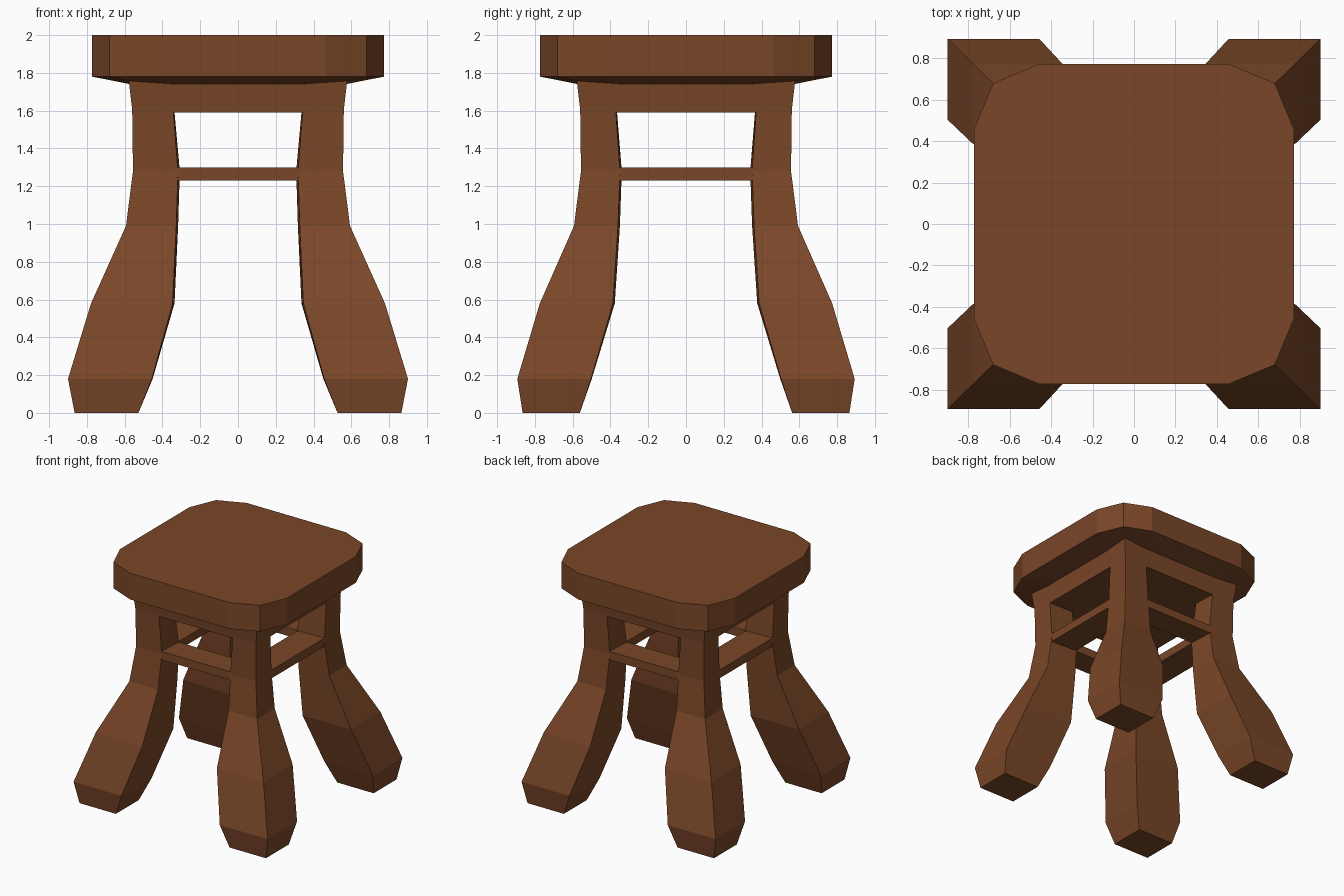
import bpy
import bmesh

default = bpy.data.objects.get("Cube")
if default:
    bpy.data.objects.remove(default, do_unlink=True)

wood = bpy.data.materials.new("brown_wood")
wood.use_nodes = True
color = (0.195, 0.063, 0.021, 1)
wood.diffuse_color = color
wood.node_tree.nodes["Principled BSDF"].inputs["Base Color"].default_value = color


def loft(name, rings):
    """Skin a stack of equal-length point rings and cap both ends."""
    bm = bmesh.new()
    loops = [[bm.verts.new(p) for p in ring] for ring in rings]
    n = len(loops[0])
    for low, high in zip(loops, loops[1:]):
        for i in range(n):
            j = (i + 1) % n
            bm.faces.new((low[i], low[j], high[j], high[i]))
    bm.faces.new(loops[0][::-1])
    bm.faces.new(loops[-1])
    bmesh.ops.recalc_face_normals(bm, faces=bm.faces)
    mesh = bpy.data.meshes.new(name)
    bm.to_mesh(mesh)
    bm.free()
    mesh.materials.append(wood)
    obj = bpy.data.objects.new(name, mesh)
    bpy.context.collection.objects.link(obj)
    return obj


def rect(x0, x1, y0, y1, z):
    return [(x0, y0, z), (x1, y0, z), (x1, y1, z), (x0, y1, z)]


# Seat: rounded-square slab with a shallow tapered underside
def seat_ring(scale, z):
    corner = [(0.772, 0.46), (0.68, 0.68), (0.46, 0.772)]
    pts = []
    for _ in range(4):
        pts += [(x * scale, y * scale, z) for x, y in corner]
        corner = [(-y, x) for x, y in corner]
    return pts


loft("seat", [seat_ring(0.75, 1.742), seat_ring(1, 1.78), seat_ring(1, 2)])

# Apron: solid block under the seat that the legs grow from
loft("apron", [rect(-r, r, -r, r, z)
               for r, z in ((0.56, 1.59), (0.562, 1.62), (0.578, 1.757))])

# Legs: z, outer x, inner x, outer y, inner y, inward skew of the inner corner
LEG = [
    (0.00, 0.865, 0.527, 0.865, 0.562, 0.0),
    (0.18, 0.900, 0.456, 0.893, 0.503, 0.004),
    (0.58, 0.778, 0.346, 0.774, 0.387, 0.010),
    (0.99, 0.593, 0.327, 0.593, 0.360, 0.010),
    (1.28, 0.556, 0.318, 0.556, 0.350, 0.010),
    (1.59, 0.560, 0.342, 0.560, 0.371, 0.006),
]
for side, sx in (("left", 1), ("right", -1)):
    for end, sy in (("front", -1), ("back", 1)):
        loft(f"{end}_{side}_leg", [
            [(sx * xo, sy * yo, z), (sx * xi, sy * yo, z),
             (sx * (xi - k), sy * (yi - k), z), (sx * xo, sy * yi, z)]
            for z, xo, xi, yo, yi, k in LEG])

# Stretchers: flat rails joining neighbouring legs
for name, s in (("front", -1), ("back", 1)):
    a, b = sorted((s * 0.345, s * 0.557))
    loft(name + "_stretcher", [rect(-0.322, 0.322, a, b, z) for z in (1.23, 1.30)])
for name, s in (("left", 1), ("right", -1)):
    a, b = sorted((s * 0.315, s * 0.557))
    loft(name + "_stretcher", [rect(a, b, -0.352, 0.352, z) for z in (1.23, 1.30)])
